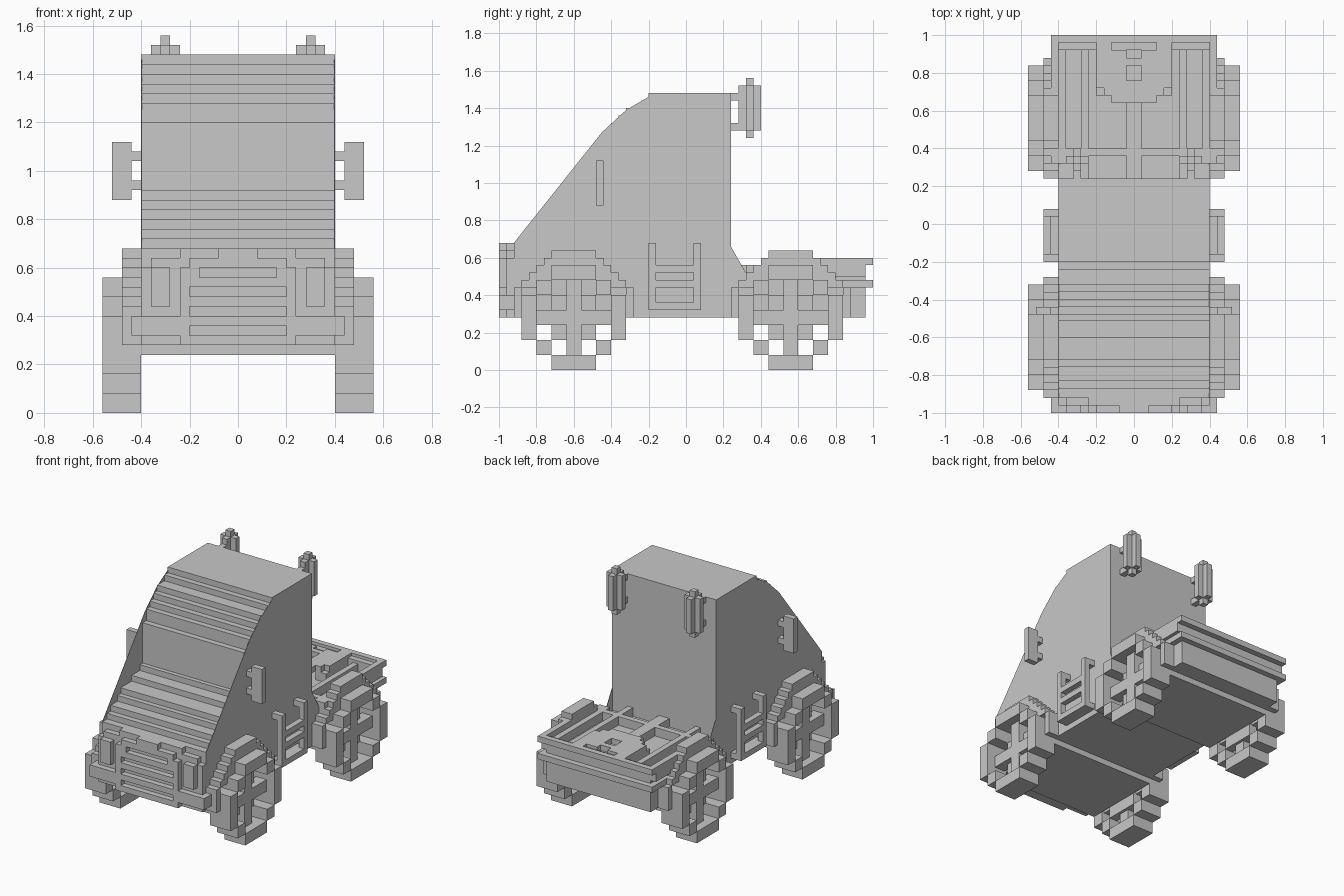
import bpy, bmesh

if "Cube" in bpy.data.objects:
    bpy.data.objects.remove(bpy.data.objects["Cube"], do_unlink=True)

grey = bpy.data.materials.new("plain grey")
grey.use_nodes = True
grey.diffuse_color = (0.58, 0.58, 0.58, 1)
grey.node_tree.nodes["Principled BSDF"].inputs["Base Color"].default_value = (0.58, 0.58, 0.58, 1)


def finish(name, bm):
    bmesh.ops.recalc_face_normals(bm, faces=bm.faces)
    mesh = bpy.data.meshes.new(name)
    bm.to_mesh(mesh)
    bm.free()
    mesh.materials.append(grey)
    obj = bpy.data.objects.new(name, mesh)
    bpy.context.collection.objects.link(obj)


def add_box(bm, x0, x1, y0, y1, z0, z1):
    for p in bmesh.ops.create_cube(bm, size=1)["verts"]:
        p.co = ((x0 + x1) / 2 + p.co.x * (x1 - x0),
                (y0 + y1) / 2 + p.co.y * (y1 - y0),
                (z0 + z1) / 2 + p.co.z * (z1 - z0))


def boxes(name, items, mirror=False):
    """One object from (x0, x1, y0, y1, z0, z1) blocks, optionally copied to -x."""
    bm = bmesh.new()
    for b in items:
        add_box(bm, *b)
        if mirror:
            add_box(bm, -b[1], -b[0], *b[2:])
    finish(name, bm)


def extrude_x(name, profile, x0, x1):
    """Prism from a (y, z) outline."""
    bm = bmesh.new()
    face = bm.faces.new([bm.verts.new((x0, y, z)) for y, z in profile])
    new = bmesh.ops.extrude_face_region(bm, geom=[face])["geom"]
    bmesh.ops.translate(bm, vec=(x1 - x0, 0, 0),
                        verts=[g for g in new if isinstance(g, bmesh.types.BMVert)])
    finish(name, bm)


# Cab: stepped bonnet, upright windscreen, stepped roof edge
risers = [(-0.92, 0.68), (-0.87, 0.72), (-0.83, 0.76), (-0.755, 0.80), (-0.72, 0.84),
          (-0.60, 0.88), (-0.51, 0.92), (-0.48, 1.20), (-0.44, 1.28), (-0.40, 1.32),
          (-0.36, 1.36), (-0.32, 1.40), (-0.24, 1.44), (-0.20, 1.48)]
outline = [(0.24, 0.28)]
z = 0.28
for y, top in risers:
    outline += [(y, z), (y, top)]
    z = top
outline.append((0.24, 1.48))
extrude_x("cab", outline, -0.398, 0.398)

# Thin side walls with a straight sloping front edge
wall = [(-0.92, 0.28), (-0.92, 0.68), (-0.45, 1.27), (-0.32, 1.39), (-0.20, 1.46),
        (-0.20, 1.48), (0.24, 1.48), (0.24, 0.66), (0.32, 0.52), (0.32, 0.28)]
extrude_x("left_wall", wall, 0.397, 0.40)
extrude_x("right_wall", wall, -0.40, -0.397)

# Chassis behind the cab and shallow plates over the axles
boxes("chassis", [(-0.40, 0.40, 0.24, 0.96, 0.28, 0.50),
                  (-0.40, 0.40, -0.88, -0.32, 0.24, 0.28),
                  (-0.40, 0.40, 0.28, 0.84, 0.24, 0.28)])

# Wheels and stepped fenders
for label, c in (("front", -0.60), ("rear", 0.56)):
    tyre, fender = [], []
    for lo, hi in ((0, 0.08), (0.48, 0.56)):
        tyre.append((0.40, 0.56, c - 0.12, c + 0.12, lo, hi))
    for s in (-1, 1):
        def side(a, b):
            return tuple(sorted((c + s * a, c + s * b)))
        for lo, hi in ((0.08, 0.16), (0.40, 0.48)):
            tyre.append((0.40, 0.56, *side(0.12, 0.20), lo, hi))
        tyre.append((0.40, 0.56, *side(0.20, 0.28), 0.16, 0.40))
        for inner, outer, lo, hi in ((0.12, 0.20, 0.52, 0.56), (0.12, 0.24, 0.48, 0.52),
                                     (0.20, 0.28, 0.44, 0.48), (0.28, 0.32, 0.28, 0.44)):
            fender.append((0.40, 0.48, *side(inner, outer), lo, hi))
    spokes = [(0.40, 0.46, c - 0.12, c + 0.12, 0.16, 0.40),
              (0.42, 0.50, c - 0.04, c + 0.04, 0.08, 0.48),
              (0.42, 0.50, c - 0.20, c + 0.20, 0.24, 0.32)]
    fender += [(0.40, 0.48, c - 0.12, c + 0.12, 0.60, 0.64),
               (0.40, 0.48, c - 0.16, c + 0.16, 0.56, 0.60)]
    boxes(label + "_tyres", tyre, True)
    boxes(label + "_wheel_hubs", spokes, True)
    boxes(label + "_fenders", fender, True)

# Front panel with stepped corners, grille, headlights and bumper
boxes("front_panel", [(-0.40, 0.40, -0.96, -0.92, 0.28, 0.60),
                      (-0.36, 0.36, -0.96, -0.92, 0.60, 0.64),
                      (-0.24, 0.24, -0.96, -0.92, 0.64, 0.68)])
boxes("grille_bars", [(-0.20, 0.20, -1.0, -0.96, b, b + 0.04)
                      for b in (0.28, 0.36, 0.44, 0.52)])
boxes("grille_arch", [(-0.16, 0.16, -1.0, -0.96, 0.60, 0.64),
                      (-0.08, 0.08, -1.0, -0.96, 0.64, 0.68)])
boxes("grille_frame", [(0.20, 0.24, -1.0, -0.96, 0.28, 0.60),
                       (0.16, 0.20, -1.0, -0.96, 0.56, 0.64)], True)
boxes("headlights", [(0.28, 0.36, -1.0, -0.96, 0.44, 0.60)], True)
boxes("front_bumper", [(0.24, 0.44, -1.0, -0.96, 0.32, 0.40),
                       (0.40, 0.44, -0.96, -0.88, 0.32, 0.40)], True)

# Mirrors on two short arms
boxes("mirrors", [(0.44, 0.52, -0.48, -0.44, 0.88, 1.12),
                  (0.40, 0.44, -0.48, -0.44, 0.92, 0.96),
                  (0.40, 0.44, -0.48, -0.44, 1.04, 1.08)], True)

# Exhaust stacks with cross-shaped section
boxes("exhaust_stacks", [(0.24, 0.36, 0.32, 0.36, 1.28, 1.52),
                         (0.28, 0.32, 0.28, 0.40, 1.28, 1.52),
                         (0.28, 0.32, 0.32, 0.36, 1.24, 1.56),
                         (0.28, 0.32, 0.24, 0.28, 1.28, 1.32),
                         (0.28, 0.32, 0.24, 0.28, 1.44, 1.48)], True)

# Side steps: two hooked posts and rungs
ladder = [(0.44, 0.48, -0.16, 0.04, r, r + 0.04) for r in (0.44, 0.52)]
ladder.append((0.40, 0.48, -0.16, 0.04, 0.32, 0.36))
for y in (-0.20, 0.04):
    ladder += [(0.44, 0.48, y, y + 0.04, 0.32, 0.68),
               (0.40, 0.44, y, y + 0.04, 0.64, 0.68),
               (0.40, 0.44, y, y + 0.04, 0.32, 0.36)]
boxes("side_steps", ladder, True)

# Rear bed frame and bumper bands
boxes("bed_rails", [(0.36, 0.44, 0.32, 0.96, 0.50, 0.56),
                    (0.40, 0.44, 0.68, 1.0, 0.56, 0.60),
                    (0.24, 0.28, 0.24, 0.96, 0.50, 0.56),
                    (0.40, 0.44, 0.80, 1.0, 0.44, 0.48)], True)
boxes("bed_crossbeams", [(-0.36, 0.36, 0.36, 0.40, 0.50, 0.56),
                         (-0.04, 0.04, 0.24, 0.68, 0.50, 0.56)])
boxes("rear_bands", [(-0.44, 0.44, 0.96, 1.0, 0.56, 0.60),
                     (-0.44, 0.44, 0.92, 0.96, 0.50, 0.58),
                     (-0.44, 0.44, 0.96, 1.0, 0.44, 0.48)])

# Coupling plate with centre hole and rear slot
boxes("coupling_plate", [(-0.12, 0.12, 0.64, 0.68, 0.56, 0.60),
                         (-0.16, 0.16, 0.68, 0.72, 0.56, 0.60),
                         (-0.20, 0.20, 0.72, 0.76, 0.56, 0.60),
                         (-0.08, 0.08, 0.84, 0.88, 0.56, 0.60)])
boxes("coupling_plate_sides", [(0.04, 0.20, 0.76, 0.84, 0.56, 0.60),
                               (0.08, 0.20, 0.84, 0.92, 0.56, 0.60),
                               (0.12, 0.20, 0.92, 0.96, 0.56, 0.60),
                               (0.04, 0.08, 0.88, 0.92, 0.56, 0.60),
                               (0.12, 0.20, 0.68, 0.96, 0.50, 0.56)], True)
